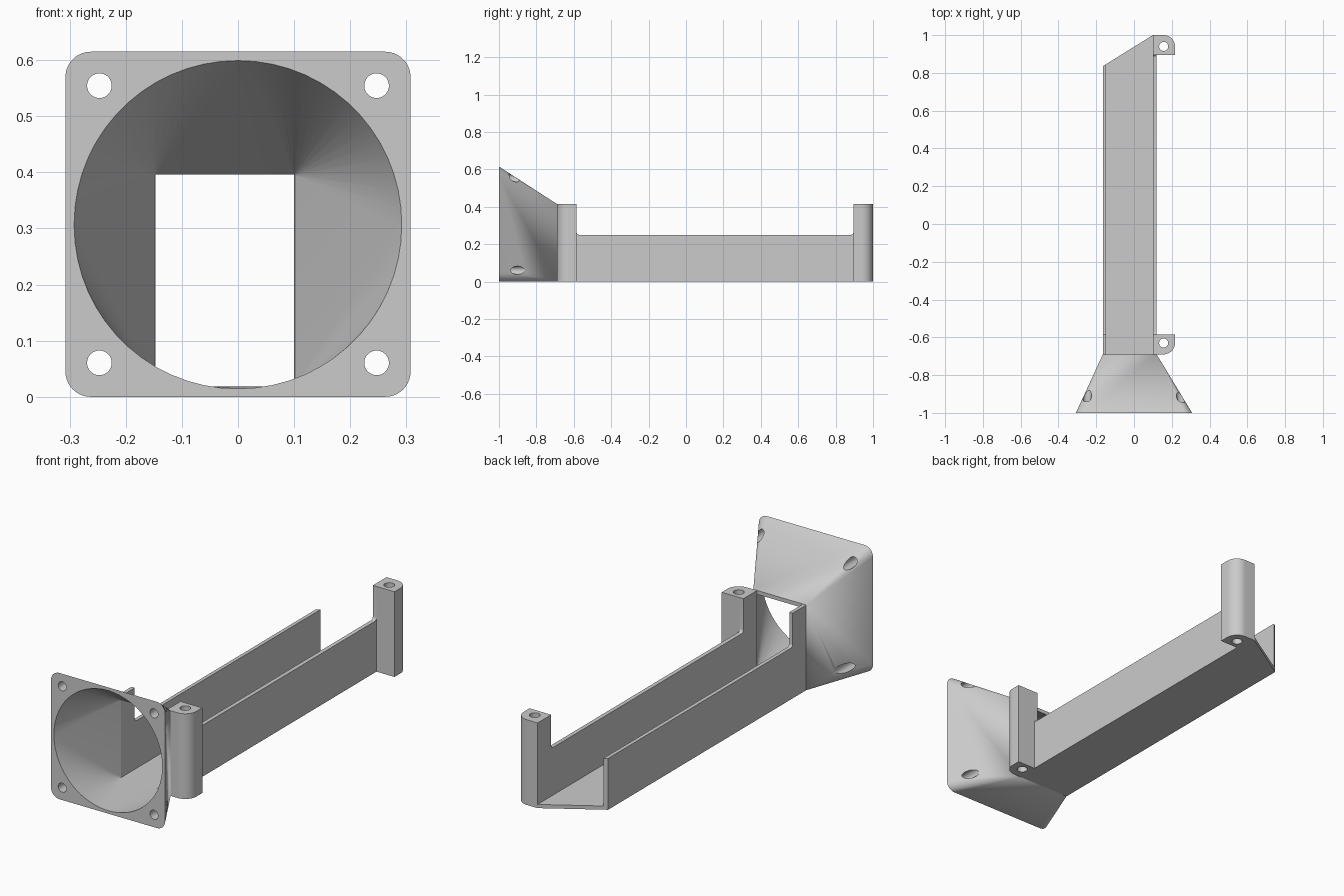
import bpy, bmesh
from math import sin, cos, pi, radians
from mathutils import Matrix, Vector

cube = bpy.data.objects.get("Cube")
if cube:
    bpy.data.objects.remove(cube, do_unlink=True)

GREY = (0.6, 0.6, 0.6, 1)
plastic = bpy.data.materials.new("grey plastic")
plastic.use_nodes = True
plastic.diffuse_color = GREY
plastic.node_tree.nodes["Principled BSDF"].inputs["Base Color"].default_value = GREY

# Shared dimensions
FRONT, MOUTH, BACK = -1.0, -0.69, 1.0
LEFT_OUT, LEFT_IN, RIGHT_IN, RIGHT_OUT = -0.165, -0.147, 0.10, 0.12
FLOOR, LOW, HIGH = 0.018, 0.25, 0.415
POST_X, POST_R, POST_FLAT = 0.157, 0.06, 0.045
FAN_HALF = 0.3075


def finish(bm, name):
    bmesh.ops.recalc_face_normals(bm, faces=bm.faces)
    mesh = bpy.data.meshes.new(name)
    bm.to_mesh(mesh)
    bm.free()
    mesh.materials.append(plastic)
    obj = bpy.data.objects.new(name, mesh)
    bpy.context.collection.objects.link(obj)
    return obj


def prism(name, points, direction):
    bm = bmesh.new()
    face = bm.faces.new([bm.verts.new(p) for p in points])
    out = bmesh.ops.extrude_face_region(bm, geom=[face])["geom"]
    moved = [g for g in out if isinstance(g, bmesh.types.BMVert)]
    bmesh.ops.translate(bm, verts=moved, vec=Vector(direction))
    return finish(bm, name)


def hull(name, points):
    bm = bmesh.new()
    for p in points:
        bm.verts.new(p)
    bmesh.ops.convex_hull(bm, input=bm.verts[:])
    bmesh.ops.dissolve_limit(bm, angle_limit=radians(0.2), verts=bm.verts[:], edges=bm.edges[:])
    return finish(bm, name)


def rod(centre, radius, length, axis):
    bm = bmesh.new()
    turn = Matrix.Rotation(pi / 2, 4, "X") if axis == "Y" else Matrix()
    bmesh.ops.create_cone(bm, cap_ends=True, segments=32, radius1=radius, radius2=radius,
                          depth=length, matrix=Matrix.Translation(centre) @ turn)
    return finish(bm, "hole_cutter")


def select(obj):
    bpy.ops.object.select_all(action="DESELECT")
    obj.select_set(True)
    bpy.context.view_layer.objects.active = obj


def cut(obj, cutter):
    mod = obj.modifiers.new("cut", "BOOLEAN")
    mod.operation, mod.solver, mod.object = "DIFFERENCE", "EXACT", cutter
    select(obj)
    bpy.ops.object.modifier_apply(modifier=mod.name)
    bpy.data.objects.remove(cutter, do_unlink=True)


def smooth(obj):
    select(obj)
    bpy.ops.object.shade_smooth_by_angle(angle=radians(30))


def arc(cx, cy, r, start, end, steps):
    angles = [radians(start + (end - start) * i / steps) for i in range(steps + 1)]
    return [(cx + r * cos(a), cy + r * sin(a)) for a in angles]


def rectangle(x0, x1, z0, z1, y):
    return [(x, y, z) for x in (x0, x1) for z in (z0, z1)]


# Funnel: rounded square flange tapering to the channel mouth
corner = 0.045
inset = FAN_HALF - corner
flange = []
for quarter, (sx, sz) in enumerate([(1, 1), (-1, 1), (-1, -1), (1, -1)]):
    flange += arc(sx * inset, FAN_HALF + sz * inset, corner, 90 * quarter, 90 * quarter + 90, 10)
funnel = hull("fan_funnel", [(x, FRONT, z) for x, z in flange]
              + rectangle(LEFT_OUT, RIGHT_OUT, 0, HIGH, MOUTH))

# Round to rectangular air passage
circle = arc(0, FAN_HALF, 0.293, 0, 354, 59)
cut(funnel, hull("passage_cutter", [(x, FRONT - 0.002, z) for x, z in circle]
                 + rectangle(LEFT_IN, RIGHT_IN, FLOOR, HIGH - 0.02, MOUTH + 0.002)))

# Fan screw holes
for sx in (-1, 1):
    for sz in (-1, 1):
        cut(funnel, rod((sx * 0.247, -0.85, FAN_HALF + sz * 0.247), 0.022, 0.5, "Y"))
smooth(funnel)


# Slanted back end of the channel
def slant(x):
    return BACK + (x - RIGHT_IN) * 0.62


prism("channel_floor", [(LEFT_IN, MOUTH, 0), (RIGHT_IN, MOUTH, 0),
                        (RIGHT_IN, BACK, 0), (LEFT_IN, slant(LEFT_IN), 0)], (0, 0, FLOOR))

# Side walls: raised at the funnel with a small fillet
fillet = 0.014
step_y = MOUTH + POST_R + POST_FLAT
raised = [(MOUTH, 0), (MOUTH, HIGH), (step_y, HIGH)]
raised += arc(step_y + fillet, LOW + fillet, fillet, 180, 270, 6)

left_end = raised + [(slant(LEFT_OUT), LOW), (slant(LEFT_OUT), 0)]
left_wall = prism("left_hand_wall", [(LEFT_OUT, y, z) for y, z in left_end],
                  (LEFT_IN - LEFT_OUT, 0, 0))
for v in left_wall.data.vertices:
    if v.co.y > 0.5:
        v.co.y = slant(v.co.x)
smooth(left_wall)

back_step = BACK - POST_R - POST_FLAT
right_end = raised + arc(back_step - fillet, LOW + fillet, fillet, 270, 360, 6)
right_end += [(back_step, HIGH), (BACK, HIGH), (BACK, 0)]
smooth(prism("right_hand_wall", [(RIGHT_IN, y, z) for y, z in right_end],
             (RIGHT_OUT - RIGHT_IN, 0, 0)))

# Mounting posts: one outer corner rounded, bored through
for name, side, cy in (("front_post", -1, MOUTH + POST_R), ("back_post", 1, BACK - POST_R)):
    outline = [(RIGHT_OUT, cy - side * POST_FLAT), (POST_X + POST_R, cy - side * POST_FLAT)]
    outline += arc(POST_X, cy, POST_R, 0, side * 90, 16)
    outline.append((RIGHT_OUT, cy + side * POST_R))
    post = prism(name, [(x, y, 0) for x, y in outline], (0, 0, HIGH))
    cut(post, rod((POST_X, cy, HIGH / 2), 0.024, 0.6, "Z"))
    smooth(post)
